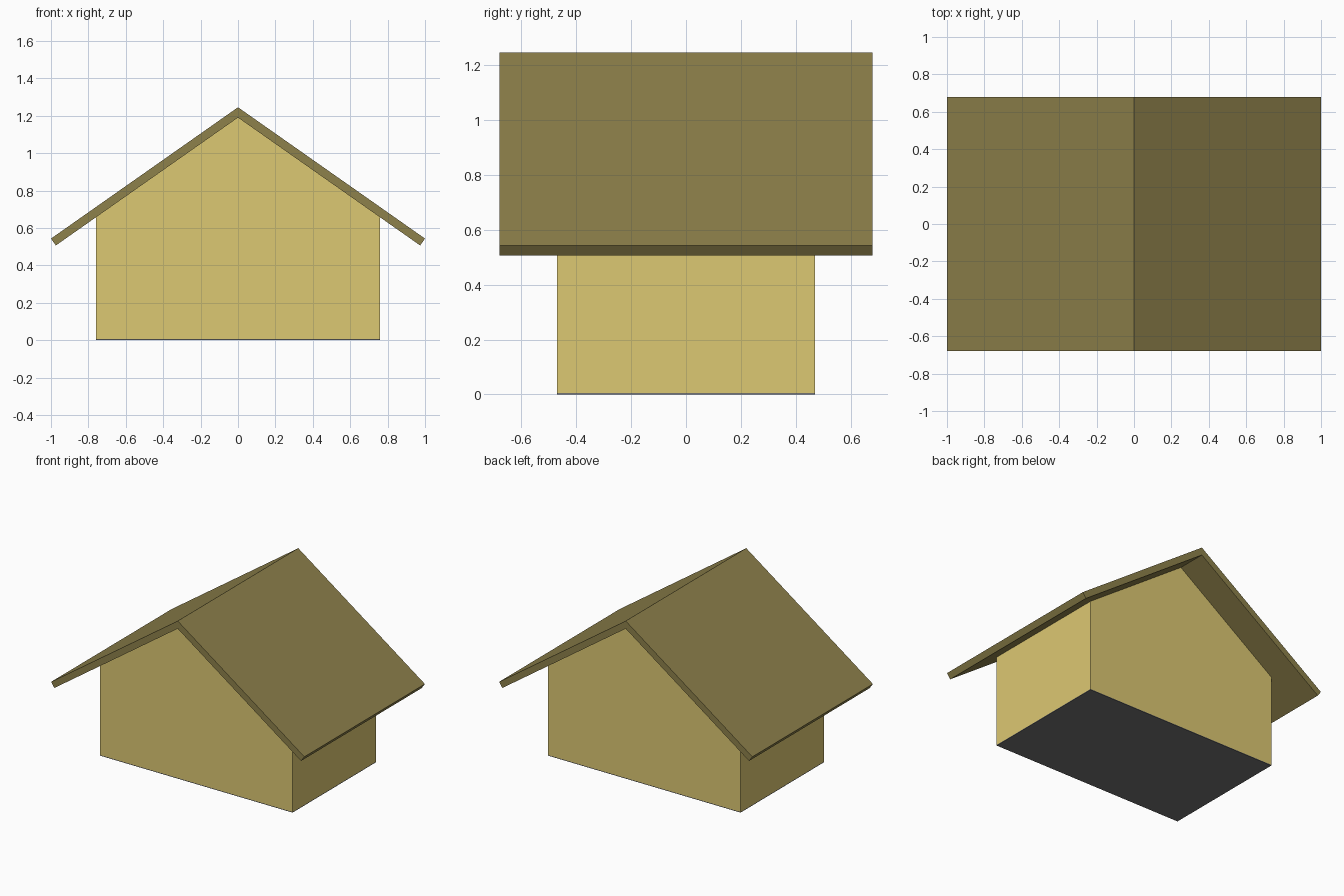
import bpy, bmesh

if "Cube" in bpy.data.objects:
    bpy.data.objects.remove(bpy.data.objects["Cube"])

W, D = 0.76, 0.47          # half width and half depth of the walls
T = 0.045                  # wall thickness
FLOOR = 0.005              # floor thickness
PEAK, SLOPE = 1.19, 0.702  # underside of the roof


def material(name, rgb):
    m = bpy.data.materials.new(name)
    m.diffuse_color = (*rgb, 1)
    m.use_nodes = True
    m.node_tree.nodes["Principled BSDF"].inputs["Base Color"].default_value = m.diffuse_color
    return m


def extrude_profile(name, points, y0, y1, mat):
    """Prism with an (x, z) profile running from y0 to y1."""
    bm = bmesh.new()
    face = bm.faces.new([bm.verts.new((x, y0, z)) for x, z in points])
    new = bmesh.ops.extrude_face_region(bm, geom=[face])["geom"]
    verts = [v for v in new if isinstance(v, bmesh.types.BMVert)]
    bmesh.ops.translate(bm, verts=verts, vec=(0, y1 - y0, 0))
    bmesh.ops.recalc_face_normals(bm, faces=bm.faces)
    mesh = bpy.data.meshes.new(name)
    bm.to_mesh(mesh)
    bm.free()
    mesh.materials.append(mat)
    obj = bpy.data.objects.new(name, mesh)
    bpy.context.collection.objects.link(obj)
    return obj


def under_roof(x):
    return PEAK - SLOPE * abs(x)


wall_mat = material("wall_yellow", (0.72, 0.58, 0.17))
roof_mat = material("roof_olive", (0.27, 0.22, 0.07))
floor_mat = material("floor_grey", (0.17, 0.17, 0.17))

# Floor plate
extrude_profile("floor", [(-W, 0), (W, 0), (W, FLOOR), (-W, FLOOR)], -D, D, floor_mat)

# Front and back gable walls
gable = [(-W, FLOOR), (W, FLOOR), (W, under_roof(W)), (0, PEAK), (-W, under_roof(W))]
extrude_profile("front_wall", gable, -D, -D + T, wall_mat)
extrude_profile("back_wall", gable, D - T, D, wall_mat)

# Side walls and roof slabs, mirrored left and right
for side, s in (("left", -1), ("right", 1)):
    wall = [(W - T, FLOOR), (W, FLOOR), (W, under_roof(W)), (W - T, under_roof(W - T))]
    extrude_profile(side + "_wall", [(s * x, z) for x, z in wall], -D + T, D - T, wall_mat)
    slab = [(0, PEAK), (0.974, under_roof(0.974)), (1.0, 0.543), (0, 1.245)]
    extrude_profile(side + "_roof", [(s * x, z) for x, z in slab], -0.68, 0.68, roof_mat)
